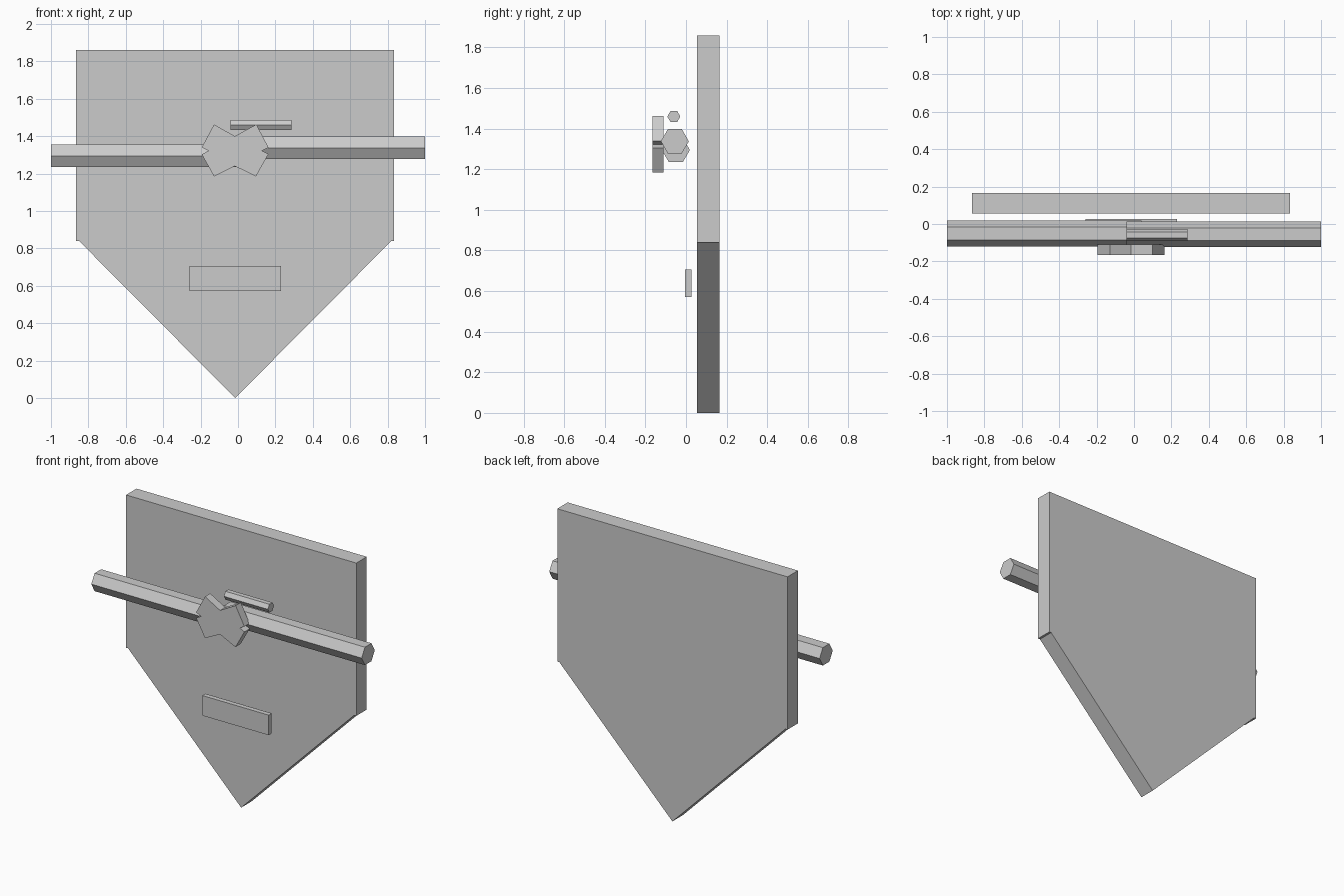
import bpy
import bmesh
import math

if "Cube" in bpy.data.objects:
    bpy.data.objects.remove(bpy.data.objects["Cube"])


def prism(name, outline, y0, y1):
    """Extrude an outline in the xz plane from y0 (front) to y1 (back)."""
    bm = bmesh.new()
    face = bm.faces.new([bm.verts.new((x, y0, z)) for x, z in outline])
    ext = bmesh.ops.extrude_face_region(bm, geom=[face])
    moved = [g for g in ext["geom"] if isinstance(g, bmesh.types.BMVert)]
    bmesh.ops.translate(bm, verts=moved, vec=(0, y1 - y0, 0))
    bmesh.ops.recalc_face_normals(bm, faces=bm.faces)
    mesh = bpy.data.meshes.new(name)
    bm.to_mesh(mesh)
    bm.free()
    obj = bpy.data.objects.new(name, mesh)
    bpy.context.collection.objects.link(obj)


def hex_rod(name, x0, x1, y, z, radius):
    """Six-sided rod along x with one edge facing the front."""
    bpy.ops.mesh.primitive_cylinder_add(vertices=6, radius=radius, depth=x1 - x0)
    obj = bpy.context.object
    obj.name = name
    # cylinder axis to x; turn 30 degrees so corners point along y
    obj.rotation_euler = (0, math.pi / 2, 0)
    obj.location = ((x0 + x1) / 2, y, z)


# Pointed shield board
prism("shield_board", [(-0.865, 1.86), (-0.865, 0.84), (-0.85, 0.84), (-0.015, 0.0),
                       (0.82, 0.84), (0.835, 0.84), (0.835, 1.86)], 0.055, 0.165)

# Two long rods overlapping behind the boss, and the short rod above
hex_rod("left_rod", -1.0, 0.04, -0.05, 1.295, 0.069)
hex_rod("right_rod", -0.04, 1.0, -0.055, 1.338, 0.069)
hex_rod("short_rod", -0.04, 0.285, -0.06, 1.46, 0.032)

# Star-shaped boss
prism("star_boss", [(-0.128, 1.463), (-0.017, 1.40), (0.098, 1.463), (0.163, 1.34),
                    (0.128, 1.322), (0.163, 1.305), (0.096, 1.185), (-0.017, 1.24),
                    (-0.128, 1.185), (-0.194, 1.303), (-0.157, 1.322), (-0.194, 1.34)],
      -0.165, -0.11)

# Thin plate low on the front
prism("name_plate", [(-0.26, 0.572), (0.23, 0.572), (0.23, 0.706), (-0.26, 0.706)],
      -0.005, 0.027)
